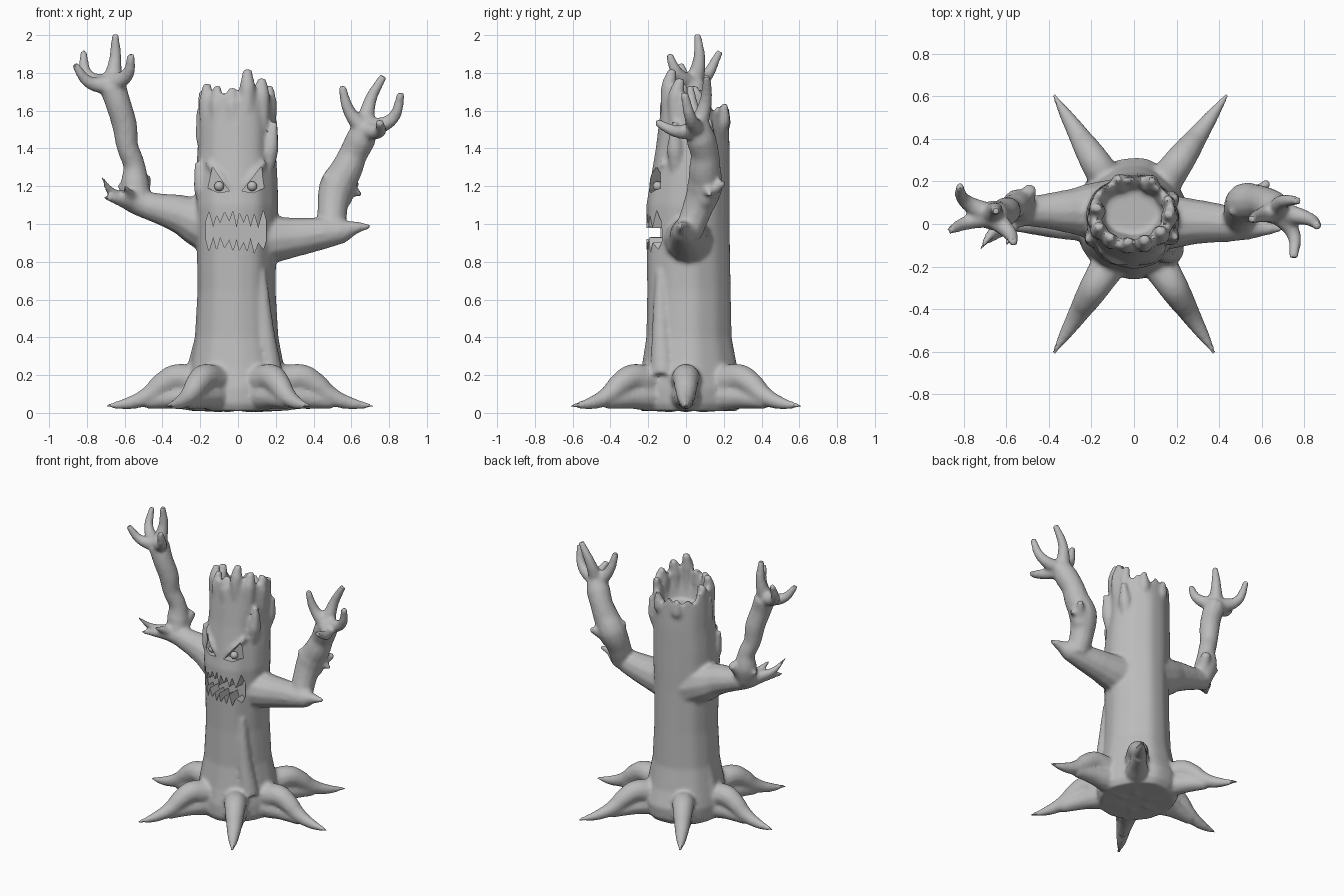
import bpy, bmesh, math, random
from mathutils import Vector

random.seed(4)
cube = bpy.data.objects.get("Cube")
if cube:
    bpy.data.objects.remove(cube)

bark = bpy.data.materials.new("grey_bark")
bark.use_nodes = True
GREY = (0.5, 0.5, 0.5, 1)
bark.diffuse_color = GREY
bark.node_tree.nodes["Principled BSDF"].inputs["Base Color"].default_value = GREY


def add(name, data):
    ob = bpy.data.objects.new(name, data)
    bpy.context.collection.objects.link(ob)
    return ob


def activate(ob):
    bpy.ops.object.select_all(action='DESELECT')
    ob.select_set(True)
    bpy.context.view_layer.objects.active = ob


def from_bmesh(name, bm):
    bmesh.ops.recalc_face_normals(bm, faces=bm.faces)
    me = bpy.data.meshes.new(name)
    bm.to_mesh(me)
    bm.free()
    return add(name, me)


wood = []


def limb(name, *pts):
    """Tapered branch through (x, y, z, radius) points."""
    cu = bpy.data.curves.new(name, 'CURVE')
    cu.dimensions = '3D'
    cu.bevel_depth, cu.bevel_resolution = 1, 4
    cu.resolution_u, cu.use_fill_caps = 6, True
    sp = cu.splines.new('BEZIER')
    sp.bezier_points.add(len(pts) - 1)
    for bp, (x, y, z, r) in zip(sp.bezier_points, pts):
        bp.co, bp.radius = (x, y, z), r
        bp.handle_left_type = bp.handle_right_type = 'AUTO'
    ob = add(name, cu)
    activate(ob)
    bpy.ops.object.convert(target='MESH')
    wood.append(bpy.context.object)


def twig(name, a, b, r0, r1, bend=(0, 0, 0)):
    """Short branch from a to b, bowed in the middle."""
    mid = (Vector(a) + Vector(b)) / 2 + Vector(bend)
    limb(name, (*a, r0), (*mid, (r0 + r1) * 0.45), (*b, r1))


# Trunk: rows of (z, half width, front y, back y), then rim and hollow
SEG = 64
rows = [(.01, .24, -.24, .27), (.05, .26, -.26, .3), (.13, .265, -.26, .31), (.24, .25, -.235, .27),
        (.4, .22, -.21, .24), (.65, .205, -.205, .235), (.95, .21, -.21, .23),
        (1.1, .22, -.21, .23), (1.25, .215, -.185, .23), (1.4, .205, -.16, .23),
        (1.52, .205, -.145, .225)]
bm = bmesh.new()


def ring(rx, yf, yb, height):
    out = []
    for i in range(SEG):
        a = math.tau * i / SEG
        k = 1 + .016 * math.sin(5 * a + 1) + .008 * math.sin(11 * a)
        out.append(bm.verts.new((rx * k * math.cos(a) - .01,
                                 (yf + yb) / 2 + (yb - yf) / 2 * k * math.sin(a), height(a))))
    return out


def rim(a):
    low = max(0, min(1, (math.sin(a) - .35) * 3))
    return 1.68 - .08 * low + .022 * math.sin(9 * a) + .012 * math.sin(17 * a)


rings = [ring(rx, yf, yb, lambda a, z=z: z) for z, rx, yf, yb in rows]
rings.append(ring(.2, -.125, .22, rim))
rings.append(ring(.17, -.085, .195, lambda a: rim(a) - .01))
rings.append(ring(.13, -.05, .16, lambda a: 1.5))
for lo, hi in zip(rings, rings[1:]):
    for i in range(SEG):
        j = (i + 1) % SEG
        bm.faces.new((lo[i], lo[j], hi[j], hi[i]))
bm.faces.new(rings[0])
bm.faces.new(rings[-1])
trunk = from_bmesh("tree_body", bm)
wood.append(trunk)

# Broken shards around the rim
for x, y, z, r in [(-.165, -.03, 1.74, .042), (-.11, -.08, 1.73, .038), (-.03, -.1, 1.72, .04),
                   (.05, -.09, 1.82, .042), (.125, -.05, 1.77, .045), (.165, .03, 1.73, .042),
                   (-.17, .06, 1.71, .038), (.16, .1, 1.69, .035)]:
    limb("rim_shard", (x, y, 1.5, r * .9), (x, y, z - .09, r), (x, y + .02, z, r * .55))

# Torn bark strips lying on the trunk
for x, y, z0, z1 in [(.18, -.06, 1.25, 1.54), (-.19, .02, 1.32, 1.61), (.08, .2, 1.45, 1.64),
                     (-.07, .205, 1.45, 1.62), (.18, .12, 1.3, 1.55), (-.2, -.07, 1.05, 1.33)]:
    limb("bark_strip", (x * .8, y * .8, z0, .035), (x * .95, y * .95, (z0 + z1) / 2, .045),
         (x * 1.08, y * 1.04, z1, .016))
limb("trunk_ridge", (.17, -.12, .2, .07), (.14, -.13, .45, .05), (.12, -.13, .75, .03))
limb("trunk_ridge", (-.21, .04, .2, .07), (-.17, .05, .45, .05), (-.16, .05, .75, .03))

# Six roots, each a humped upper strand over a low one, so they are taller than wide
for tx, ty in [(.72, 0), (-.7, 0), (.38, -.61), (-.38, -.61), (.44, .61), (-.38, .61)]:
    d = Vector((tx, ty)).normalized()
    reach = math.hypot(tx, ty) / .72
    for strand in ([(.1, .19, .1), (.25, .175, .082), (.34, .185, .073), (.41, .15, .064),
                    (.48, .095, .052), (.58, .055, .036), (.72, .035, .009)],
                   [(.1, .11, .11), (.25, .09, .08), (.36, .082, .06), (.5, .06, .04)]):
        limb("root", *[(d.x * s * reach, d.y * s * reach, z, r) for s, z, r in strand])

# Right arm
limb("right_arm", (-.08, .05, .97, .17), (-.2, .06, 1.01, .135), (-.3, .06, 1.05, .105),
     (-.43, .06, 1.085, .08), (-.53, .05, 1.11, .066), (-.62, -.02, 1.13, .038),
     (-.71, -.1, 1.14, .01))
limb("right_forearm", (-.53, .06, 1.11, .07), (-.545, .09, 1.22, .075), (-.55, .09, 1.31, .058),
     (-.585, .07, 1.41, .058), (-.6, .06, 1.52, .067), (-.635, .04, 1.64, .068),
     (-.665, .04, 1.73, .072))
twig("elbow_spike", (-.58, .03, 1.13), (-.72, -.12, 1.25), .045, .008, (-.02, 0, -.02))
twig("elbow_spike", (-.56, .03, 1.13), (-.6, -.1, 1.2), .045, .01)
twig("elbow_spike", (-.57, .08, 1.15), (-.635, .1, 1.21), .045, .012)
twig("elbow_knob", (-.52, .08, 1.15), (-.485, .17, 1.25), .06, .03)
palm = (-.67, .04, 1.735)
for tip, bend in [((-.82, .18, 1.915), (-.05, 0, -.04)), ((-.865, -.03, 1.845), (-.02, 0, -.04)),
                  ((-.65, .06, 2.005), (.01, .02, 0)), ((-.565, -.09, 1.9), (.035, -.02, -.02))]:
    twig("right_finger", palm, tip, .055, .02, bend)

# Left arm
limb("left_arm", (.08, .01, .92, .15), (.19, .01, .92, .125), (.3, .01, .93, .105),
     (.45, .0, .95, .085), (.55, -.01, .962, .065), (.62, -.02, .98, .035), (.7, -.02, .987, .012))
limb("left_forearm", (.5, .01, .95, .075), (.5, .06, 1.08, .08), (.525, .1, 1.2, .095),
     (.575, .1, 1.29, .085), (.61, .1, 1.37, .076), (.65, .08, 1.45, .08), (.68, .06, 1.52, .066))
twig("elbow_spike", (.5, .08, 1.14), (.455, .05, 1.27), .055, .012)
twig("elbow_spike", (.55, .1, 1.14), (.655, .13, 1.15), .06, .012, (0, 0, .03))
twig("elbow_spike", (.55, .1, 1.15), (.63, .2, 1.22), .06, .018)
palm = (.67, .06, 1.5)
for tip, bend in [((.55, .02, 1.73), (-.02, 0, -.02)), ((.77, .11, 1.785), (-.02, .02, .01)),
                  ((.865, -.01, 1.695), (.05, 0, -.04)), ((.75, -.16, 1.54), (.04, 0, -.03))]:
    twig("left_finger", palm, tip, .054, .021, bend)

# Brows over the eye sockets
for s in (-1, 1):
    limb("brow", (s * .15 - .01, -.115, 1.33, .018), (s * .09 - .01, -.165, 1.255, .024),
         (s * .03 - .01, -.177, 1.185, .018))

# Fuse all the wood into one skin
activate(trunk)
for ob in wood:
    ob.select_set(True)
bpy.ops.object.join()
skin = trunk.modifiers.new("skin", 'REMESH')
skin.mode, skin.voxel_size = 'VOXEL', .012
soft = trunk.modifiers.new("soften", 'SMOOTH')
soft.factor, soft.iterations = .5, 6
for mod in ("skin", "soften"):
    bpy.ops.object.modifier_apply(modifier=mod)


def carve(name, outline, y0, y1):
    """Cut an xz outline into the trunk between two depths."""
    bm = bmesh.new()
    front = [bm.verts.new((x, y0, z)) for x, z in outline]
    face = bm.faces.new(front)
    out = bmesh.ops.extrude_face_region(bm, geom=[face])["geom"]
    bmesh.ops.translate(bm, vec=(0, y1 - y0, 0),
                        verts=[g for g in out if isinstance(g, bmesh.types.BMVert)])
    cutter = from_bmesh(name, bm)
    cutter.hide_render = True
    activate(trunk)
    cut = trunk.modifiers.new(name, 'BOOLEAN')
    cut.operation, cut.object, cut.solver = 'DIFFERENCE', cutter, 'EXACT'
    bpy.ops.object.modifier_apply(modifier=name)
    bpy.data.objects.remove(cutter)


# Mouth with uneven jagged teeth
TEETH = 17
xs = [-.17 + .32 * (i + random.uniform(-.25, .25) * (0 < i < TEETH - 1)) / (TEETH - 1)
      for i in range(TEETH)]
upper = [(x, (1.045 if i % 2 else .99) + random.uniform(-.015, .03)) for i, x in enumerate(xs)]
lower = [(x, (.865 if i % 2 else .92) + random.uniform(-.02, .015)) for i, x in enumerate(xs)]
carve("mouth", lower + upper[::-1], -.4, -.1)

# Slanted eye sockets
carve("right_socket", [(-.16, 1.19), (-.1, 1.165), (-.045, 1.175), (-.09, 1.235), (-.135, 1.305)], -.4, -.135)
carve("left_socket", [(.14, 1.19), (.08, 1.165), (.02, 1.175), (.07, 1.235), (.125, 1.305)], -.4, -.135)

trunk.data.materials.clear()
trunk.data.materials.append(bark)
activate(trunk)
bpy.ops.object.shade_smooth_by_angle(angle=math.radians(40))

# Eyeballs
for name, x in (("right_eye", -.1), ("left_eye", .075)):
    bpy.ops.mesh.primitive_uv_sphere_add(segments=20, ring_count=12, radius=.026,
                                         location=(x, -.15, 1.2))
    eye = bpy.context.object
    eye.name = name
    eye.data.materials.append(bark)
    bpy.ops.object.shade_smooth()
